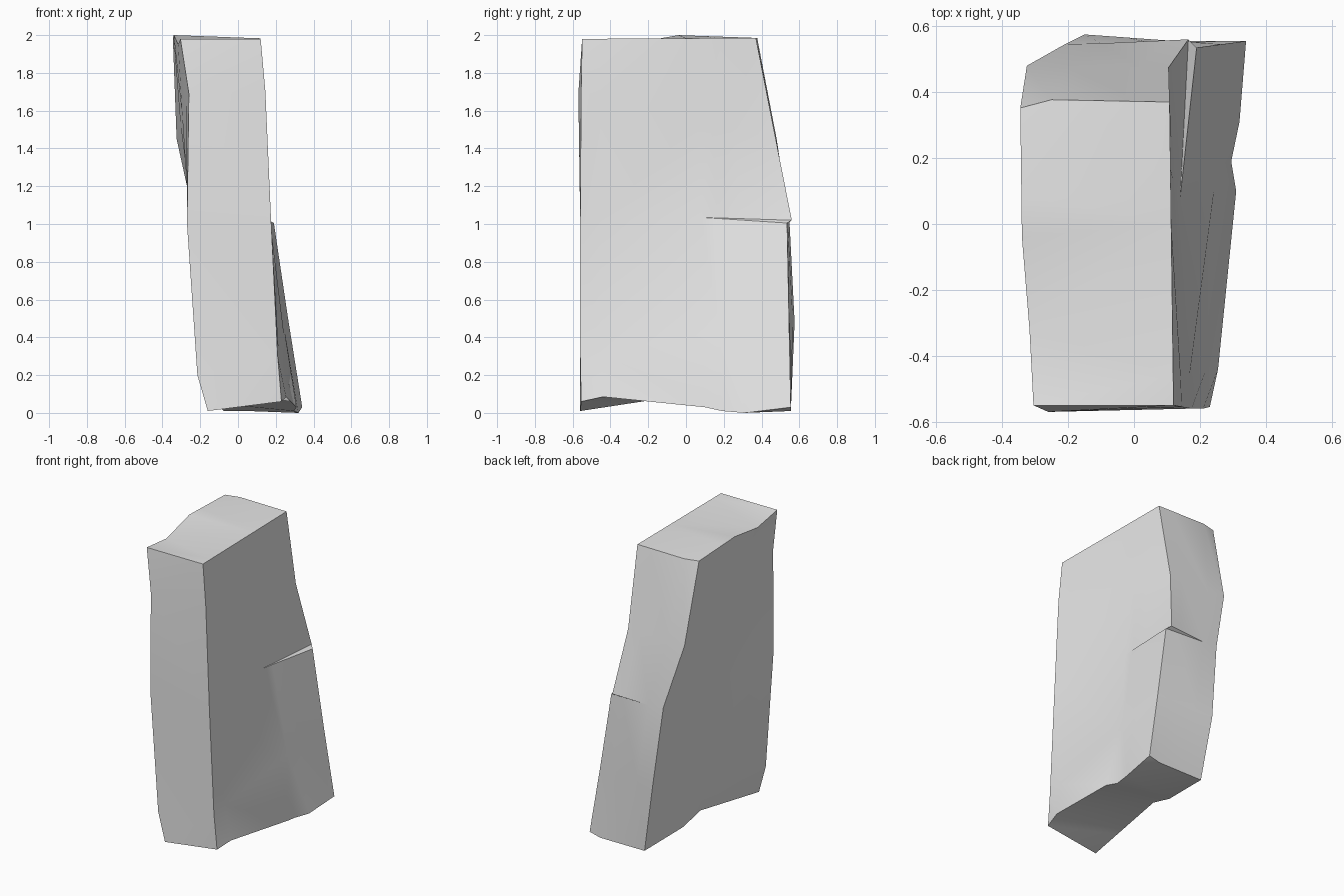
import bpy
import bmesh
import math
from mathutils import Vector

cube = bpy.data.objects.get("Cube")
if cube:
    bpy.data.objects.remove(cube, do_unlink=True)

# Positions around the slab: whole numbers are the four corners
# (front left edge, front right edge, back right edge, back left edge)
SLOTS = [0, 1, 1.1, 1.6, 1.67, 1.78, 2, 2.2, 2.7, 3, 3.32, 3.47, 3.8]

# Each ring is a set of anchor points; slots in between are interpolated
bottom = {
    0: (-.16, -.56, .01), 1: (.23, -.555, .06), 1.1: (.255, -.44, .085),
    1.6: (.31, .1, .03), 1.67: (.295, .19, .01), 1.78: (.32, .31, 0),
    2: (.34, .555, .03), 2.2: (.26, .555, .01), 3: (-.075, .555, .01),
    3.32: (-.12, .2, .05), 3.47: (-.13, .03, .1),
}
lower = {
    0: (-.215, -.555, .2), 1: (.21, -.56, .3),
    2: (.265, .545, .5), 3: (-.15, .575, .48),
}
# The two lips of the crack share everything except the back right corner
crack = {
    0: (-.27, -.56, 1), 1: (.175, -.56, 1.02), 1.6: (.14, .08, 1.035),
    2.7: (-.1, .548, 1.01), 3: (-.21, .545, 1.02),
}
crack_lower_lip = {**crack, 2: (.19, .535, 1.005)}
crack_upper_lip = {**crack, 2: (.165, .56, 1.02)}
upper = {
    0: (-.26, -.57, 1.69), 1: (.145, -.555, 1.7),
    2: (.105, .475, 1.45), 3: (-.325, .48, 1.45),
}
top = {
    0: (-.305, -.55, 1.98), 1: (.12, -.55, 1.98),
    2: (.108, .37, 1.985), 2.7: (-.25, .377, 1.985), 3: (-.345, .352, 1.985),
    3.47: (-.34, -.04, 2), 3.8: (-.317, -.32, 1.95),
}


def fill_ring(anchors):
    """Return a point for every slot, interpolating between the anchors."""
    anchors = {**anchors, 4: anchors[0]}
    keys = sorted(anchors)
    points = []
    for slot in SLOTS:
        before = max(k for k in keys if k <= slot)
        after = min(k for k in keys if k > slot)
        amount = (slot - before) / (after - before)
        points.append(Vector(anchors[before]).lerp(Vector(anchors[after]), amount))
    return points


def make_material(name, colour):
    material = bpy.data.materials.new(name)
    material.use_nodes = True
    material.diffuse_color = colour
    material.node_tree.nodes["Principled BSDF"].inputs["Base Color"].default_value = colour
    return material


# Loft the rings into a closed slab
bm = bmesh.new()
levels = [bottom, lower, crack_lower_lip, crack_upper_lip, upper, top]
rings = [[bm.verts.new(p) for p in fill_ring(level)] for level in levels]
count = len(SLOTS)
for below, above in zip(rings, rings[1:]):
    for i in range(count):
        j = (i + 1) % count
        bm.faces.new((below[i], below[j], above[j], above[i]))
bm.faces.new(list(reversed(rings[0])))
bm.faces.new(rings[-1])

# Close the crack where its lips meet, then tidy the faces
bmesh.ops.remove_doubles(bm, verts=bm.verts[:], dist=.0001)
bmesh.ops.triangulate(bm, faces=bm.faces[:])
bmesh.ops.recalc_face_normals(bm, faces=bm.faces[:])

mesh = bpy.data.meshes.new("rock_slab")
bm.to_mesh(mesh)
bm.free()
mesh.materials.append(make_material("light_grey_stone", (.8, .8, .8, 1)))
slab = bpy.data.objects.new("rock_slab", mesh)
bpy.context.collection.objects.link(slab)

# Soft shading across each side, crisp at the corners
bpy.ops.object.select_all(action="DESELECT")
slab.select_set(True)
bpy.context.view_layer.objects.active = slab
bpy.ops.object.shade_smooth_by_angle(angle=math.radians(30))
